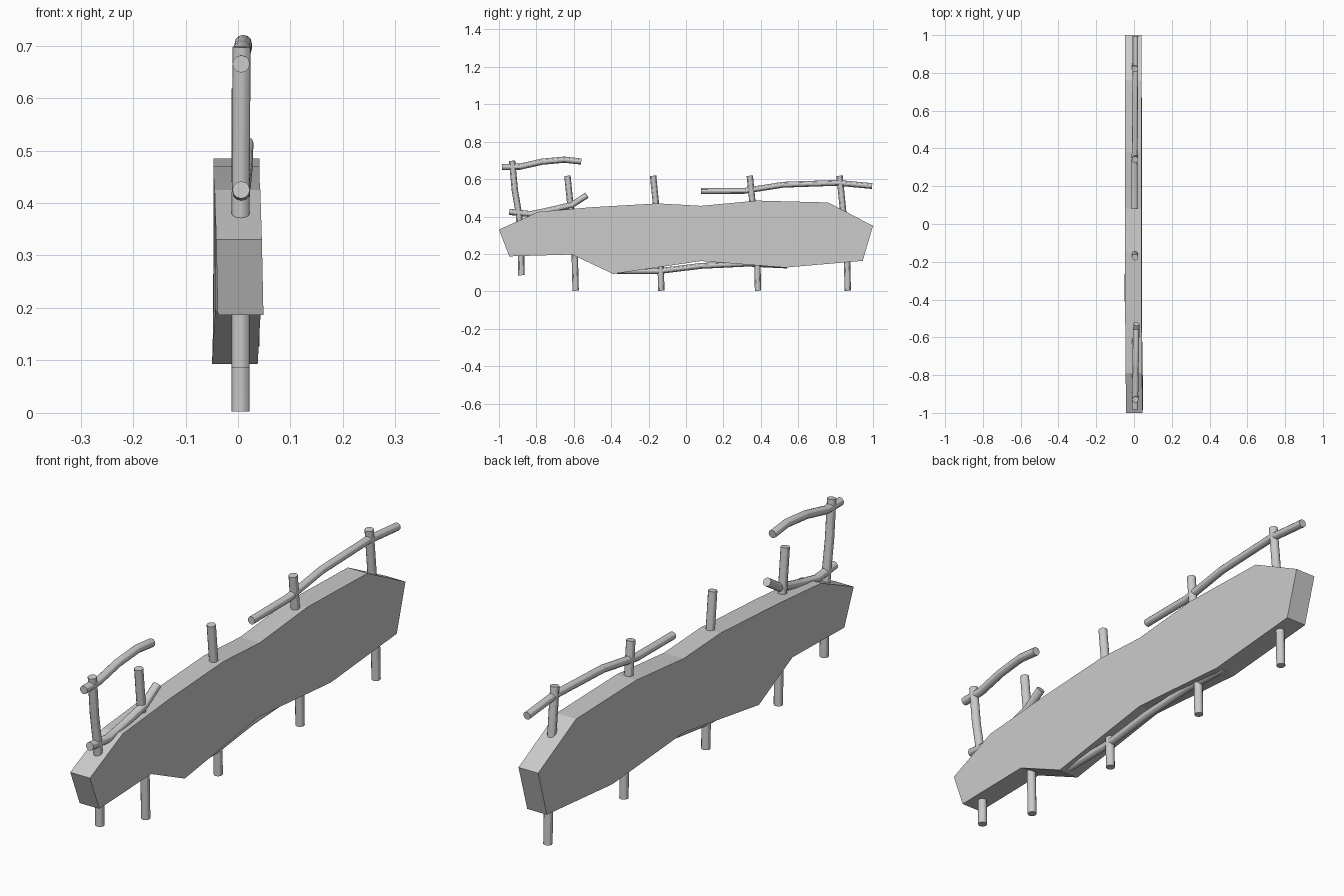
import bpy, bmesh

# Slab outline: (y, z, x offset of the section)
outline = [
    (-1.0, 0.33, 0.002), (-0.945, 0.187, 0.005), (-0.61, 0.197, 0.0), (-0.39, 0.093, -0.006),
    (0.08, 0.162, -0.004), (0.53, 0.127, -0.003), (0.945, 0.163, -0.003),
    (1.0, 0.35, -0.003), (0.76, 0.475, -0.003), (0.38, 0.485, -0.003),
    (0.08, 0.457, -0.003), (-0.15, 0.47, -0.003), (-0.5, 0.45, -0.003), (-0.79, 0.425, -0.001)]


def make_slab(name, pts, half):
    bm = bmesh.new()
    left = [bm.verts.new((x - half, y, z)) for y, z, x in pts]
    right = [bm.verts.new((x + half, y, z)) for y, z, x in pts]
    bm.faces.new(left)
    bm.faces.new(right[::-1])
    n = len(pts)
    for i in range(n):
        j = (i + 1) % n
        bm.faces.new((left[i], left[j], right[j], right[i]))
    bmesh.ops.recalc_face_normals(bm, faces=bm.faces)
    mesh = bpy.data.meshes.new(name)
    bm.to_mesh(mesh)
    bm.free()
    bpy.context.collection.objects.link(bpy.data.objects.new(name, mesh))


def stick(name, pts, r=0.017):
    """Round capped stick through (x, y, z) points."""
    cu = bpy.data.curves.new(name, 'CURVE')
    cu.dimensions = '3D'
    cu.bevel_depth = r
    cu.bevel_resolution = 4
    cu.use_fill_caps = True
    sp = cu.splines.new('POLY')
    sp.points.add(len(pts) - 1)
    for p, co in zip(sp.points, pts):
        p.co = (*co, 1)
    ob = bpy.data.objects.new(name, cu)
    bpy.context.collection.objects.link(ob)
    bpy.ops.object.select_all(action='DESELECT')
    ob.select_set(True)
    bpy.context.view_layer.objects.active = ob
    bpy.ops.object.convert(target='MESH')
    bpy.ops.object.shade_smooth_by_angle()


make_slab("hedge_slab", outline, 0.0435)

# Upright posts
for i, y in enumerate((-0.59, -0.132, 0.385, 0.865)):
    stick(f"post_{i + 1}", [(0.005, y, 0.003), (0.005, y - 0.005, 0.2),
                            (0.005, y - 0.025, 0.43), (0.005, y - 0.044, 0.618)])
stick("front_tall_post", [(0.005, -0.88, 0.086), (0.005, -0.882, 0.24), (0.005, -0.893, 0.41),
                          (0.006, -0.915, 0.54), (0.007, -0.93, 0.698)])

# Long rails along the hedge
stick("front_top_rail", [(0.006, -0.983, 0.665), (0.006, -0.89, 0.666), (0.008, -0.77, 0.693),
                         (0.010, -0.65, 0.704), (0.010, -0.56, 0.694)], 0.0165)
stick("front_low_rail", [(0.006, -0.945, 0.425), (0.006, -0.83, 0.413), (0.008, -0.73, 0.433),
                         (0.011, -0.61, 0.462), (0.013, -0.53, 0.514)], 0.0165)
stick("rear_rail", [(0.003, 0.08, 0.536), (0.003, 0.31, 0.537), (0.005, 0.52, 0.570),
                    (0.007, 0.81, 0.580), (0.007, 0.995, 0.563)], 0.0155)
stick("bottom_rail", [(0.005, -0.37, 0.107), (0.005, -0.14, 0.109), (0.005, 0.08, 0.136),
                      (0.005, 0.33, 0.148), (0.005, 0.54, 0.138)], 0.0155)
